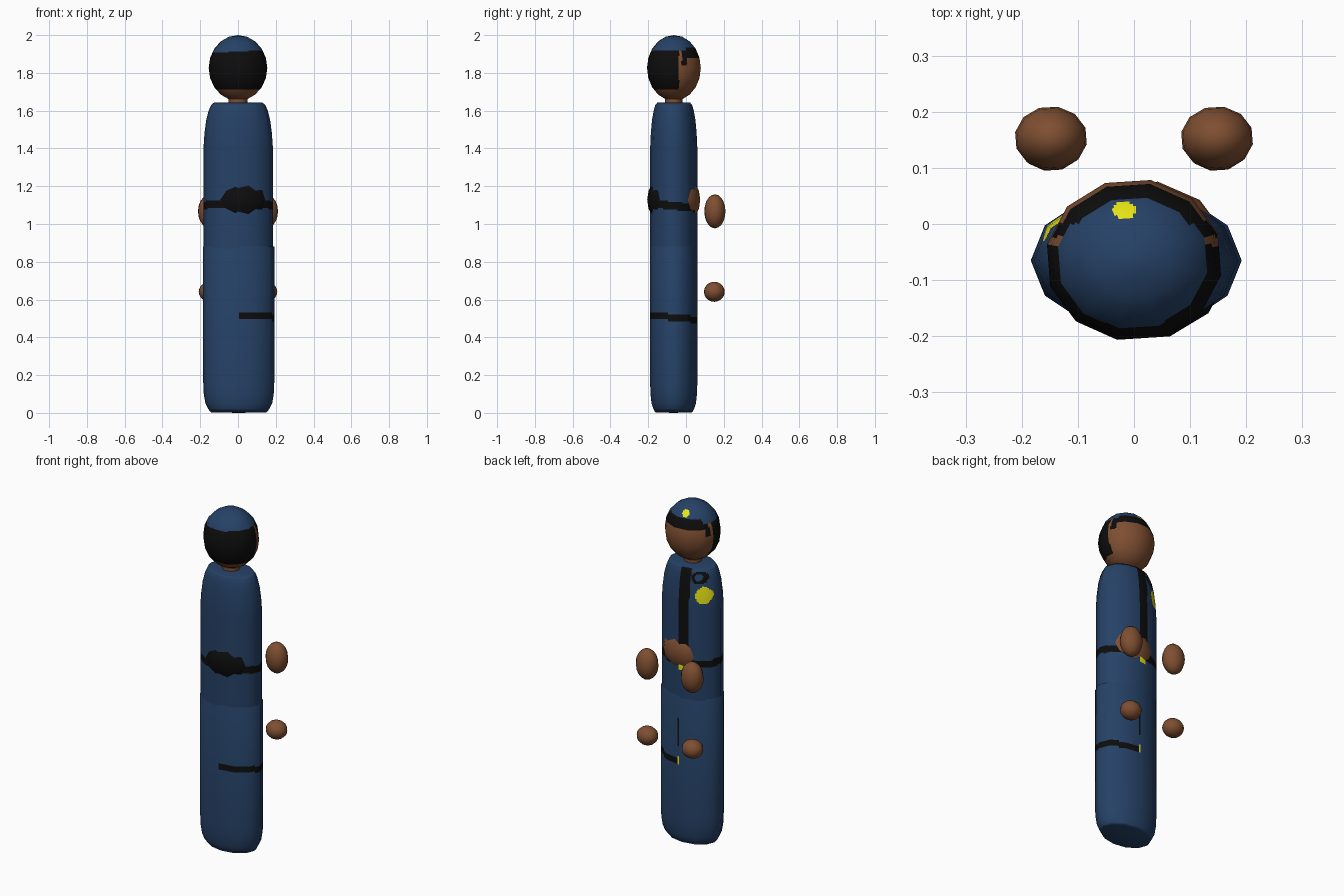
import bpy, math
from mathutils import Vector

if "Cube" in bpy.data.objects:
    bpy.data.objects.remove(bpy.data.objects["Cube"])


def material(name, rgb):
    m = bpy.data.materials.new(name)
    m.diffuse_color = (*rgb, 1)
    m.use_nodes = True
    m.node_tree.nodes["Principled BSDF"].inputs["Base Color"].default_value = m.diffuse_color
    return m


BLUE, BLACK, SKIN, YELLOW = range(4)
MATS = [material("uniform_blue", (0.019, 0.054, 0.135)),
        material("black", (0.004, 0.004, 0.004)),
        material("brown_skin", (0.21, 0.078, 0.031)),
        material("badge_yellow", (0.85, 0.82, 0.008))]


def lathe(name, centre, radii, profile, rule, phase=0, k=1, step=1.0, sides=12):
    """Elliptical lathe with flat sides. Each side is split into k columns and
    each profile span into rows no taller than step, then coloured by rule."""
    # rows of (z, radius, slope), interpolated along the profile
    slopes = []
    for i in range(len(profile)):
        a, b = profile[max(i - 1, 0)], profile[min(i + 1, len(profile) - 1)]
        slopes.append((b[1] - a[1]) / (b[0] - a[0]))
    rows = []
    for i in range(len(profile) - 1):
        (z0, r0), (z1, r1) = profile[i], profile[i + 1]
        n = max(1, math.ceil((z1 - z0) * radii[2] / step))
        for s in range(n):
            t = s / n
            rows.append((z0 + (z1 - z0) * t, r0 + (r1 - r0) * t,
                         slopes[i] + (slopes[i + 1] - slopes[i]) * t))
    rows.append((*profile[-1], slopes[-1]))

    # points around the polygon
    corners = [(math.cos(phase + math.tau * i / sides), math.sin(phase + math.tau * i / sides))
               for i in range(sides)]
    ring = []
    for i in range(sides):
        a, b = Vector(corners[i]), Vector(corners[(i + 1) % sides])
        ring += [a.lerp(b, s / k) for s in range(k)]

    verts, normals, index = [], [], []
    for i, (z, r, slope) in enumerate(rows):
        if r < 1e-5:                                   # pole
            index.append([len(verts)] * len(ring))
            verts.append((centre[0], centre[1], centre[2] + z * radii[2]))
            normals.append((0, 0, -1 if i == 0 else 1))
            continue
        index.append(list(range(len(verts), len(verts) + len(ring))))
        for p in ring:
            verts.append((centre[0] + radii[0] * r * p.x, centre[1] + radii[1] * r * p.y,
                          centre[2] + radii[2] * z))
            d = p.normalized()
            normals.append(Vector((d.x / radii[0], d.y / radii[1],
                                   -slope / radii[2])).normalized())
    faces = []
    for lo, hi in zip(index, index[1:]):
        for j in range(len(ring)):
            q = (j + 1) % len(ring)
            faces.append(tuple(dict.fromkeys((lo[j], lo[q], hi[q], hi[j]))))

    me = bpy.data.meshes.new(name)
    me.from_pydata(verts, [], faces, shade_flat=False)
    for m in MATS:
        me.materials.append(m)
    for p in me.polygons:
        p.material_index = rule(*p.center) if callable(rule) else rule
    me.normals_split_custom_set_from_vertices([tuple(n) for n in normals])
    ob = bpy.data.objects.new(name, me)
    bpy.context.collection.objects.link(ob)
    return ob


BALL = [(-math.cos(math.pi * i / 10), round(math.sin(math.pi * i / 10), 6)) for i in range(11)]
CY = -0.065


def near(x, z, cx, cz, rx, rz):
    return ((x - cx) / rx) ** 2 + ((z - cz) / rz) ** 2 < 1


def torso_rule(x, y, z):
    front = y > CY
    if front and near(x, z, -0.125, 1.49, 0.037, 0.05):
        return YELLOW                                  # chest badge
    if front and abs(x + 0.012) < 0.022 and 1.04 < z < 1.10:
        return YELLOW                                  # buckle
    if front and -0.055 < x < 0.006 and 1.12 < z < 1.635:
        return BLACK                                   # tie
    if front and near(x, z, -0.10, 1.59, 0.04, 0.035):
        return BLUE if near(x, z, -0.095, 1.59, 0.02, 0.018) else BLACK   # radio
    if abs(z - 1.095 + 0.1 * (y - CY)) < 0.021:
        return BLACK                                   # belt
    return BLUE


def legs_rule(x, y, z):
    front = y > CY
    if front and 0 < x < 0.016 and abs(z - 0.495) < 0.024:
        return YELLOW                                  # half buckle
    if x > 0 and abs(z - 0.505 + 0.1 * (y - CY)) < 0.018:
        return BLACK                                   # half belt
    if front and 0 < x < 0.01 and 0.58 < z < 0.75:
        return BLACK                                   # thin strip
    return BLUE


def head_rule(x, y, z):
    if y > CY and near(x, y, -0.017, 0.025, 0.02, 0.016) and z > 1.9:
        return YELLOW                                  # cap badge
    if z > (1.935 if y > 0 else 1.912 + 0.05 * x):
        return BLUE                                    # cap
    if y > 0.0 and z > 1.882:
        return BLACK                                   # visor
    if y < -0.038 and z > 1.712:
        return BLACK                                   # hair
    if -0.022 < y < 0.004 and z > 1.835:
        return BLACK                                   # sideburn
    return SKIN


# body: legs and torso columns meeting at a faint seam
lathe("legs", (0.004, CY, 0), (0.188, 0.125, 1),
      [(0, 0), (0.003, 0.78), (0.02, 0.86), (0.05, 0.94), (0.10, 0.985), (0.16, 1),
       (0.88, 1), (0.885, 0)], legs_rule, k=10, step=0.012)
lathe("torso", (0.001, CY, 0), (0.184, 0.125, 1),
      [(0.87, 1), (1.40, 1), (1.48, 0.97), (1.55, 0.92), (1.60, 0.85), (1.63, 0.78),
       (1.642, 0.70), (1.645, 0)], torso_rule, k=12, step=0.008)

# belly ball that pokes out in front and behind
lathe("belly", (0.012, CY, 1.128), (0.16, 0.143, 0.15), BALL,
      lambda x, y, z: SKIN if y > -0.03 else BLACK, phase=math.radians(19), k=4, step=0.02)

# neck and head
lathe("neck", (0, CY, 0), (0.05, 0.046, 1), [(1.60, 1), (1.70, 1)], SKIN)
lathe("head", (0, CY + 0.001, 1.826), (0.158, 0.145, 0.174), BALL, head_rule,
      phase=math.radians(19), k=10, step=0.006)

# floating hands and feet
for side, sx in (("left", -1), ("right", 1)):
    lathe(side + "_hand", (sx * 0.148, 0.153, 1.067), (0.065, 0.057, 0.09), BALL, SKIN,
          phase=math.radians(19))
    lathe(side + "_foot", (sx * 0.148, 0.15, 0.641), (0.061, 0.056, 0.053), BALL, SKIN,
          phase=math.radians(19))
